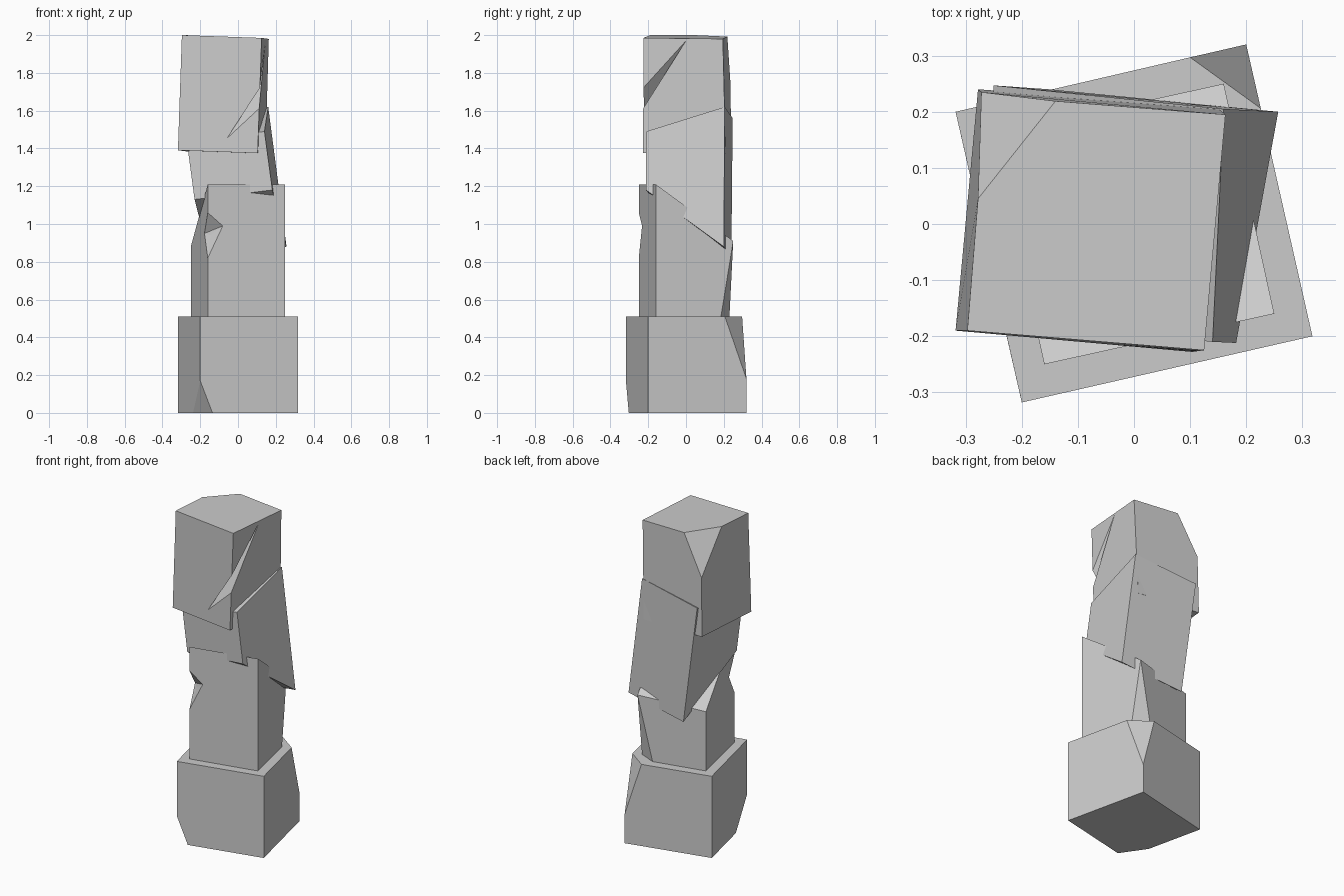
import bpy, bmesh, math


def block(name, points):
    """Flat-faced convex stone spanning the given corner points."""
    bm = bmesh.new()
    for p in points:
        bm.verts.new(p)
    bmesh.ops.convex_hull(bm, input=bm.verts[:])
    bmesh.ops.dissolve_limit(bm, angle_limit=math.radians(2),
                             verts=bm.verts[:], edges=bm.edges[:])
    bmesh.ops.recalc_face_normals(bm, faces=bm.faces[:])
    me = bpy.data.meshes.new(name)
    bm.to_mesh(me)
    bm.free()
    ob = bpy.data.objects.new(name, me)
    bpy.context.collection.objects.link(ob)
    return ob


def chip(ob, points):
    """Carve a convex notch out of a stone."""
    cutter = block(ob.name + "_cutter", points)
    cutter.hide_render = True
    mod = ob.modifiers.new("chip", 'BOOLEAN')
    mod.operation = 'DIFFERENCE'
    mod.solver = 'EXACT'
    mod.object = cutter
    bpy.context.view_layer.objects.active = ob
    bpy.ops.object.modifier_apply(modifier=mod.name)
    bpy.data.objects.remove(cutter)


# Base stone: turned square, back corner sheared at top, front-left at bottom
block("base_stone", [
    (0.2, 0.32, 0), (0.318, -0.2, 0), (-0.318, 0.2, 0),
    (-0.135, -0.303, 0), (-0.238, -0.152, 0), (-0.2, -0.318, 0.17),
    (0.2, 0.32, 0.18),
    (0.318, -0.2, 0.51), (-0.2, -0.318, 0.51), (-0.318, 0.2, 0.51),
    (0.1, 0.297, 0.51), (0.226, 0.206, 0.51)])

# Second stone: slanted top, chipped back corner and notched front-left edge
second = block("second_stone", [
    (-0.16, -0.25, 0.51), (0.25, -0.16, 0.51), (0.174, 0.185, 0.51),
    (0.07, 0.23, 0.51), (-0.25, 0.16, 0.51),
    (-0.16, -0.25, 1.21), (0.25, -0.16, 1.21),
    (-0.25, 0.16, 0.88), (0.16, 0.25, 0.91)])
chip(second, [
    (-0.16, -0.25, 1.06), (-0.16, -0.25, 0.82), (-0.08, -0.233, 0.99),
    (-0.178, -0.17, 0.95), (-0.145, -0.2, 0.94), (-0.19, -0.29, 0.94)])

# Third stone: leaning slab with sloped ends
block("third_stone", [
    (-0.25, 0.247, 1.56), (0.16, 0.205, 1.62),
    (0.14, -0.21, 1.49), (-0.27, -0.17, 1.43),
    (-0.15, 0.24, 0.82), (0.257, 0.2, 0.88),
    (0.182, -0.212, 1.18), (-0.23, -0.172, 1.13)])

# Top stone: slightly tilted, back-left corner sheared, groove over front-right edge
top = block("top_stone", [
    (-0.318, -0.19, 1.39), (0.104, -0.228, 1.375),
    (0.145, 0.21, 1.37), (-0.278, 0.24, 1.385),
    (-0.297, -0.19, 2.0), (0.125, -0.225, 1.985), (0.163, 0.195, 1.98),
    (-0.14, 0.219, 1.992), (-0.278, 0.045, 2.0), (-0.272, 0.235, 1.75)])
chip(top, [
    (0.116, -0.227, 1.72), (0.112, -0.228, 1.61), (-0.06, -0.214, 1.45),
    (0.145, 0.0, 1.97), (0.15, -0.265, 1.665)])
